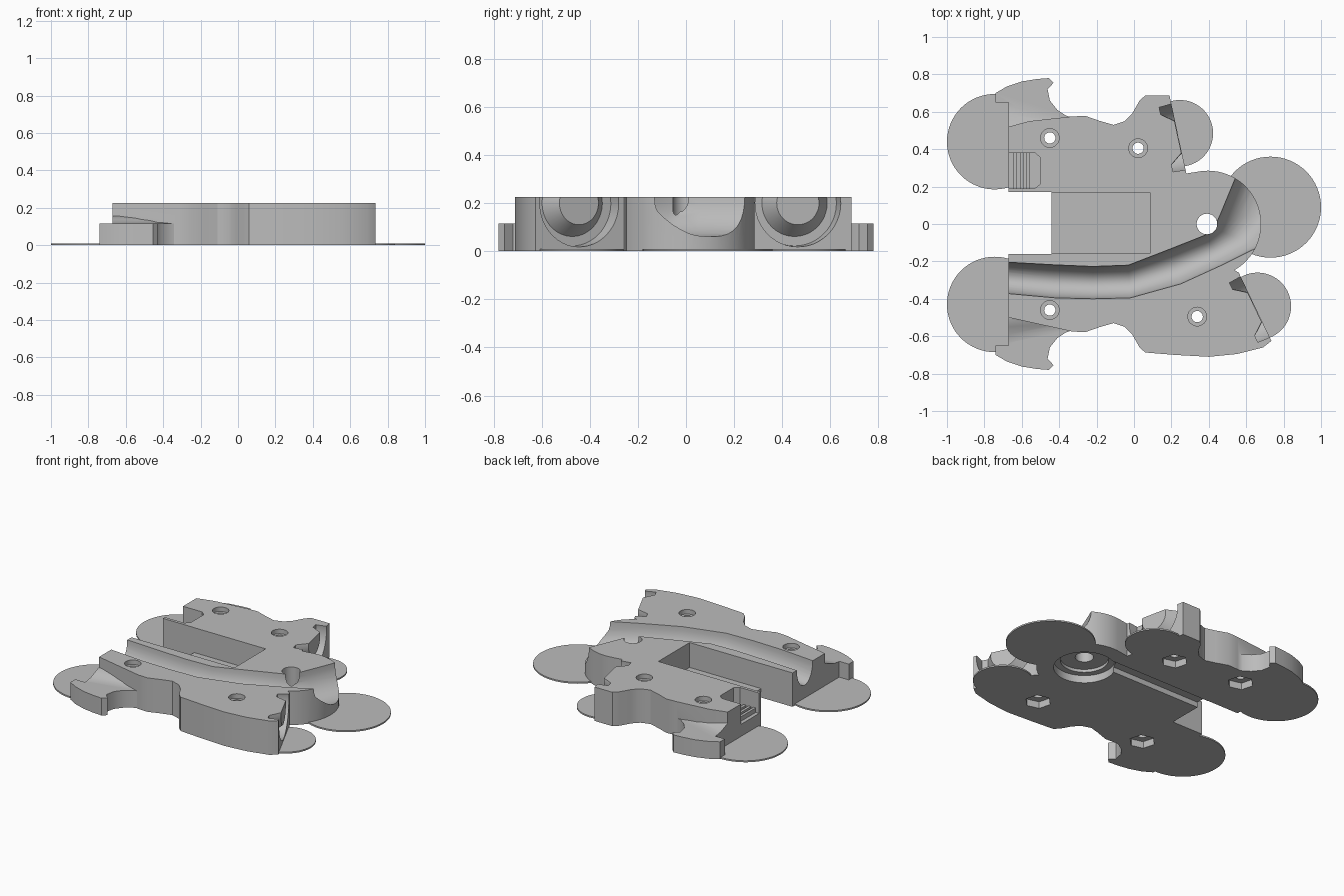
import bpy, bmesh, math
from mathutils import Vector

if "Cube" in bpy.data.objects:
    bpy.data.objects.remove(bpy.data.objects["Cube"], do_unlink=True)

H = 0.225
grey = bpy.data.materials.new("plain grey")
grey.use_nodes = True
grey.diffuse_color = (0.5, 0.5, 0.5, 1)
grey.node_tree.nodes["Principled BSDF"].inputs["Base Color"].default_value = (0.5, 0.5, 0.5, 1)


def finish(name, bm):
    bmesh.ops.recalc_face_normals(bm, faces=bm.faces)
    me = bpy.data.meshes.new(name)
    bm.to_mesh(me)
    bm.free()
    me.materials.append(grey)
    ob = bpy.data.objects.new(name, me)
    bpy.context.collection.objects.link(ob)
    return ob


def loft(name, rings):
    """Closed solid through a series of equal-sized point rings."""
    bm = bmesh.new()
    vs = [[bm.verts.new(p) for p in ring] for ring in rings]
    n = len(vs[0])
    for a, b in zip(vs, vs[1:]):
        for i in range(n):
            bm.faces.new((a[i], a[(i + 1) % n], b[(i + 1) % n], b[i]))
    bm.faces.new(vs[0])
    bm.faces.new(vs[-1])
    return finish(name, bm)


def prism(name, pts, z0, z1):
    return loft(name, [[(x, y, z) for x, y in pts] for z in (z0, z1)])


def box(name, x0, x1, y0, y1, z0, z1):
    return prism(name, [(x0, y0), (x1, y0), (x1, y1), (x0, y1)], z0, z1)


def cone(name, base, axis, r0, r1, length, sides=48):
    base, axis = Vector(base), Vector(axis).normalized()
    u = axis.orthogonal().normalized()
    v = axis.cross(u)
    ang = [2 * math.pi * i / sides for i in range(sides)]
    return loft(name, [[base + axis * d + (u * math.cos(a) + v * math.sin(a)) * r for a in ang]
                       for r, d in ((r0, 0), (r1, length))])


def combine(target, tool, op="DIFFERENCE"):
    mod = target.modifiers.new("bool", "BOOLEAN")
    mod.operation, mod.object, mod.solver = op, tool, "EXACT"
    bpy.context.view_layer.objects.active = target
    bpy.ops.object.modifier_apply(modifier=mod.name)
    bpy.data.objects.remove(tool, do_unlink=True)


def smooth(ob):
    bpy.ops.object.select_all(action="DESELECT")
    ob.select_set(True)
    bpy.context.view_layer.objects.active = ob
    bpy.ops.object.shade_smooth_by_angle(angle=math.radians(28))


# Main plate: waisted sides, rounded lobe, two slanted ends
waist = [(-.33, .575), (-.26, .578), (-.18, .55), (-.11, .53), (-.05, .55),
         (-.01, .59), (.03, .66), (.06, .687)]
back = [(-.67, .52), (-.56, .55)] + waist + [(.19, .687), (.28, .27)]
lobe = [(.395 + .285 * math.cos(math.radians(a)), .285 * math.sin(math.radians(a)))
        for a in range(96, -62, -6)]
front = [(.56, -.26), (.735, -.625), (.69, -.66), (.55, -.695), (.40, -.71), (.22, -.7)]
front += [(x, -y) for x, y in reversed(waist)] + [(-.67, -.50)]
notch = [(-.67, -.16), (-.44, -.16), (-.44, .17), (-.67, .17)]
body = prism("body", back + lobe + front + notch, 0, H)

# Low hooked ears with a curved web up to the plate
ear = [(-.67, .45), (-.67, .65), (-.74, .65), (-.74, .70), (-.68, .735), (-.60, .762),
       (-.52, .775), (-.455, .78), (-.43, .755), (-.462, .72), (-.45, .66), (-.41, .61),
       (-.365, .58), (-.32, .565), (-.32, .45)]
for s in (1, -1):
    combine(body, prism("ear", [(x, y * s) for x, y in ear], 0, .115), "UNION")
    web = [(.45, .02), (.64, .02), (.64, .114), (.59, .122), (.55, .138), (.51, .155), (.45, .155)]
    combine(body, loft("web", [[(-.67, y * s, z) for y, z in web],
                               [(-.33, (.45 + (y - .45) * .62) * s, z) for y, z in web]]), "UNION")

# Curved groove sweeping across the top and out through the lobe
path = [((-.75, -.2), (-.75, -.365), .13), ((-.43, -.218), (-.42, -.395), .13),
        ((-.22, -.227), (-.22, -.4), .13), ((-.03, -.22), (-.02, -.395), .13),
        ((.19, -.135), (.25, -.32), .135), ((.38, -.06), (.48, -.215), .145),
        ((.43, -.02), (.66, -.125), .155), ((.465, .06), (.8, .02), .165),
        ((.56, .29), (.86, .2), .165)]
rings = []
for a, b, depth in path:
    a, b = Vector(a), Vector(b)
    ring = [(*a, H + .1)]
    for i in range(17):
        t = math.pi * i / 16
        p = a.lerp(b, .5 - .5 * math.cos(t))
        ring.append((*p, H - depth * math.sin(t)))
    rings.append(ring + [(*b, H + .1)])
combine(body, loft("groove_cutter", rings))

# Central pocket, open to the notch
combine(body, box("pocket_cutter", -.5, .085, -.159, .169, .06, 1))

# Latch pocket with ribs on the back leg
latch = [(-.7, .19), (-.53, .19), (-.50, .215), (-.50, .355), (-.53, .38), (-.7, .38)]
combine(body, prism("latch_cutter", latch, .09, 1))
for x in (-.645, -.61, -.575):
    combine(body, box("latch_rib", x, x + .018, .18, .39, .08, .12), "UNION")

# Round sockets with conical hubs in the two slanted ends
for cx, cy, ax, ay in ((.235, .465, .97, .21), (.645, -.445, .9, .43)):
    c, d = Vector((cx, cy, .2)), Vector((ax, ay, 0)).normalized()
    combine(body, cone("socket_cutter", c - d * .065, d, .178, .19, .2))
    hub = cone("hub", c - d * .1, d, .165, .09, .1)
    combine(hub, box("hub_trim", -2, 2, -2, 2, H, 1))
    combine(body, hub, "UNION")

# Round foot pads under the corners
for x, y, r in ((-.745, .44, .255), (-.745, -.43, .255), (.73, .09, .27),
                (.245, .485, .178), (.66, -.44, .18)):
    combine(body, cone("pad", (x, y, 0), (0, 0, 1), r, r, .01, 64), "UNION")

# Screw holes with rims above and hexagonal nut recesses below
for x, y in ((-.45, .46), (.022, .405), (-.45, -.46), (.338, -.495)):
    combine(body, cone("hole_cutter", (x, y, -.1), (0, 0, 1), .03, .03, .5, 32))
    combine(body, cone("rim_cutter", (x, y, H - .03), (0, 0, 1), .05, .05, .1, 32))
    combine(body, cone("nut_cutter", (x, y, -.1), (0, 0, 1), .08, .08, .145, 6))

# Pivot hole with a wide recess below and a wire slot leading to the notch
px, py = .39, 0
combine(body, cone("pivot_cutter", (px, py, -.1), (0, 0, 1), .055, .055, .5))
combine(body, cone("recess_cutter", (px, py, -.05), (0, 0, 1), .185, .185, .1))
combine(body, box("slot_cutter", -.5, .32, .07, .168, -.1, .035))
combine(body, cone("recess_step_cutter", (px, py, .04), (0, 0, 1), .145, .145, .03))

smooth(body)
